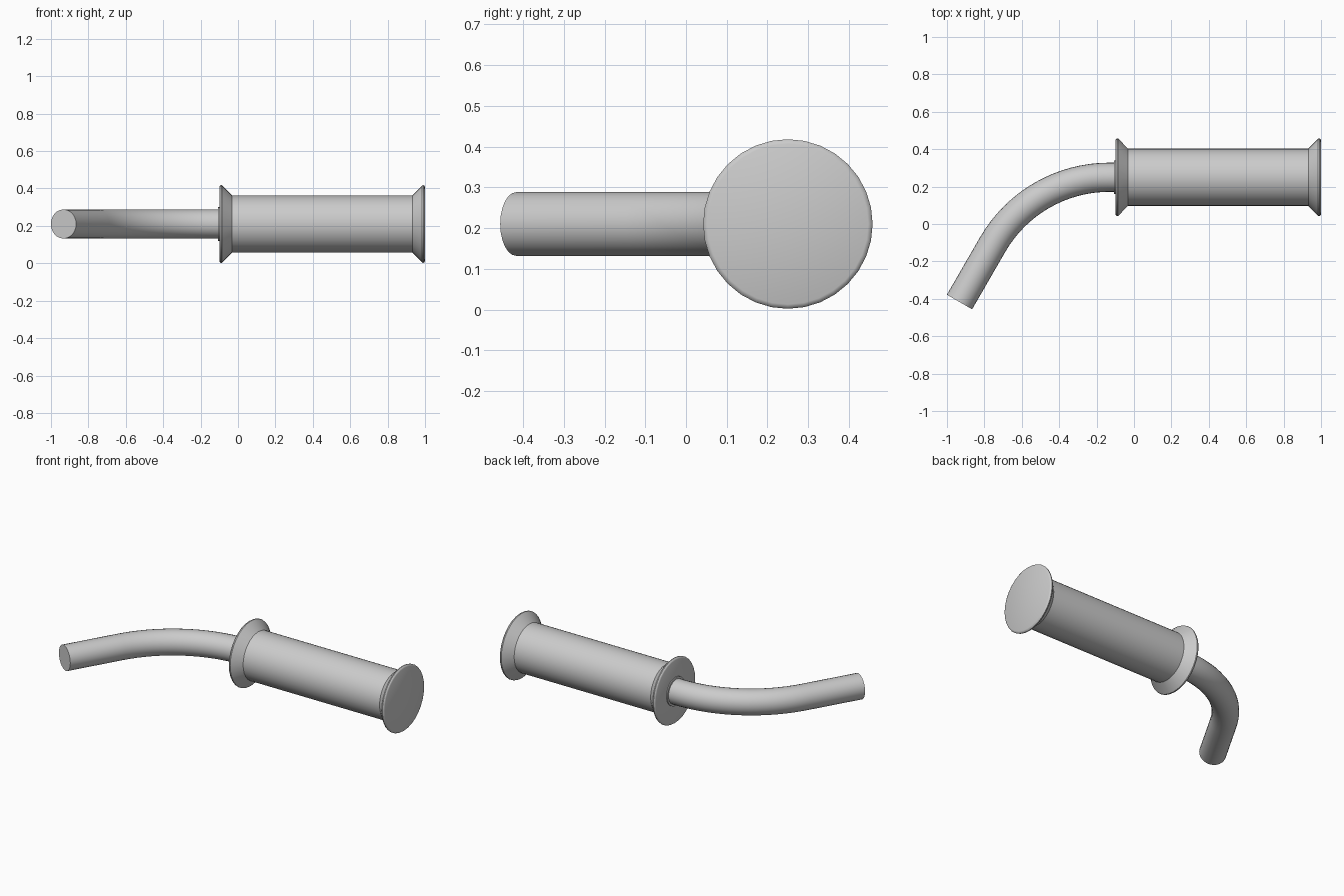
import bpy
from math import sin, cos, pi, radians, tan
from mathutils import Vector

if "Cube" in bpy.data.objects:
    bpy.data.objects.remove(bpy.data.objects["Cube"])

AXIS_Y, AXIS_Z = 0.25, 0.21

grey = bpy.data.materials.new("light_grey")
grey.use_nodes = True
colour = (0.6, 0.6, 0.6, 1)
grey.diffuse_color = colour
grey.node_tree.nodes["Principled BSDF"].inputs["Base Color"].default_value = colour


def loft(name, rings, sides):
    """Skin circles given as (centre, direction angle in xy, radius), capping both ends."""
    verts, faces = [], []
    for centre, angle, radius in rings:
        side = Vector((-sin(angle), cos(angle), 0))
        for i in range(sides):
            t = 2 * pi * i / sides
            verts.append(centre + radius * (side * cos(t) + Vector((0, 0, sin(t)))))
    for r in range(len(rings) - 1):
        for i in range(sides):
            j = (i + 1) % sides
            a, b = r * sides, (r + 1) * sides
            faces.append((a + i, a + j, b + j, b + i))
    faces.append(tuple(reversed(range(sides))))
    faces.append(tuple(range(len(verts) - sides, len(verts))))
    mesh = bpy.data.meshes.new(name)
    mesh.from_pydata(verts, [], faces)
    mesh.materials.append(grey)
    obj = bpy.data.objects.new(name, mesh)
    bpy.context.collection.objects.link(obj)
    bpy.ops.object.select_all(action='DESELECT')
    obj.select_set(True)
    bpy.context.view_layer.objects.active = obj
    bpy.ops.object.shade_smooth_by_angle(angle=radians(35))


# Grip with a flared, rounded flange at each end
start, end = -0.1, 1.0
flare = [(0, 0.197), (0.003, 0.204), (0.009, 0.208), (0.015, 0.207),
         (0.02, 0.202), (0.068, 0.153)]
profile = [(start + d, r) for d, r in flare]
profile += [(end - d, r) for d, r in reversed(flare)]
loft("grip", [(Vector((x, AXIS_Y, AXIS_Z)), 0, r) for x, r in profile], 32)

# Thin collar where the bar enters the grip
loft("collar", [(Vector((x, AXIS_Y, AXIS_Z)), 0, 0.09) for x in (start - 0.006, start + 0.01)], 32)

# Bar: straight in the grip, sixty-degree bend, straight tail
bend, radius, bar_radius = radians(60), 0.72, 0.078
tip = Vector((-0.933, -0.417, AXIS_Z))
reach = (AXIS_Y - tip.y) / sin(bend)
arc_x = tip.x + reach * cos(bend) + radius * tan(bend / 2)
path = [(tip, bend, bar_radius)]
steps = 16
for k in range(steps + 1):
    a = bend * (1 - k / steps)
    centre = Vector((arc_x - radius * sin(a), AXIS_Y - radius * (1 - cos(a)), AXIS_Z))
    path.append((centre, a, bar_radius))
path.append((Vector((0, AXIS_Y, AXIS_Z)), 0, bar_radius))
loft("bar", path, 24)
